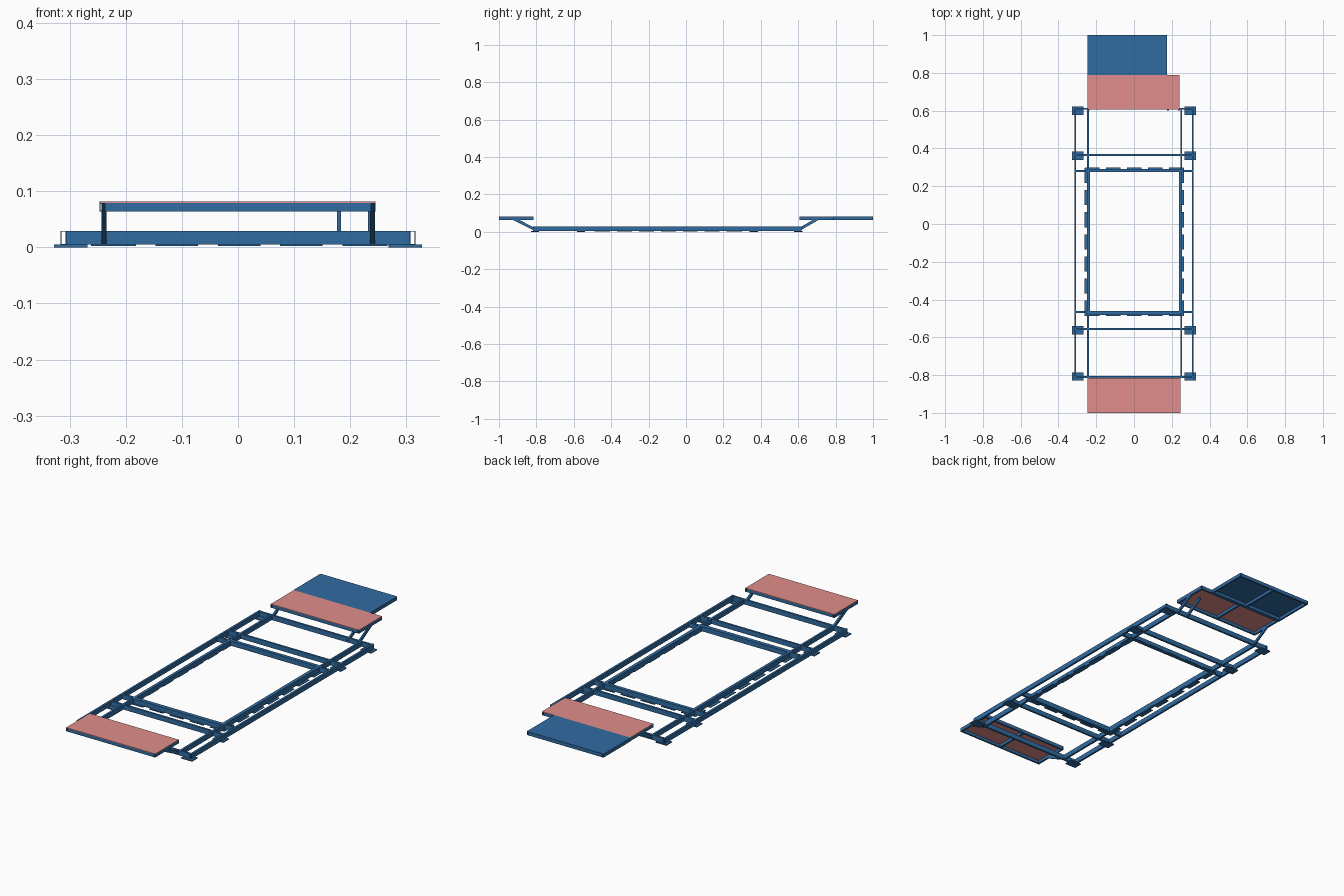
import bpy, bmesh
from mathutils import Vector

if "Cube" in bpy.data.objects:
    bpy.data.objects.remove(bpy.data.objects["Cube"])


def material(name, color):
    m = bpy.data.materials.new(name)
    m.diffuse_color = color
    m.use_nodes = True
    m.node_tree.nodes["Principled BSDF"].inputs["Base Color"].default_value = m.diffuse_color
    return m


BLUE = material("blue_steel", (0.03, 0.15, 0.36, 1))
PINK = material("pink_panel", (0.75, 0.27, 0.26, 1))


def finish(bm, name, mat):
    bmesh.ops.recalc_face_normals(bm, faces=bm.faces)
    me = bpy.data.meshes.new(name)
    bm.to_mesh(me)
    bm.free()
    me.materials.append(mat)
    ob = bpy.data.objects.new(name, me)
    bpy.context.collection.objects.link(ob)
    return ob


def box(name, x0, x1, y0, y1, z0, z1, mat=BLUE):
    bm = bmesh.new()
    bmesh.ops.create_cube(bm, size=1)
    for v in bm.verts:
        v.co = Vector((x0 + (v.co.x + .5) * (x1 - x0),
                       y0 + (v.co.y + .5) * (y1 - y0),
                       z0 + (v.co.z + .5) * (z1 - z0)))
    return finish(bm, name, mat)


def tube(name, a, b, w, h, t=0.0012):
    """Open-ended rectangular tube from a to b."""
    a, b = Vector(a), Vector(b)
    d = (b - a).normalized()
    side = d.cross(Vector((0, 0, 1))).normalized()
    up = side.cross(d)
    bm = bmesh.new()
    rings = []
    for p in (a, b):
        for k in (0, t):
            rings.append([bm.verts.new(p + side * sx * (w / 2 - k) + up * sz * (h / 2 - k))
                          for sx, sz in ((-1, -1), (1, -1), (1, 1), (-1, 1))])
    ao, ai, bo, bi = rings
    for r, s in ((ao, bo), (ai, bi), (ao, ai), (bo, bi)):
        for i in range(4):
            j = (i + 1) % 4
            bm.faces.new((r[i], r[j], s[j], s[i]))
    return finish(bm, name, BLUE)


ZC, H = 0.017, 0.024          # rail centre height and section height
Y0, Y1 = -0.812, 0.612        # ends of the main chassis

# long outer and inner rails
for s, n in ((-1, "left"), (1, "right")):
    tube(n + "_outer_rail", (s * .311, Y0 - .006, ZC), (s * .311, Y1 + .006, ZC), .01, H)
    xi = .25 if s > 0 else -.243
    tube(n + "_inner_rail", (xi, Y0, ZC), (xi, Y1, ZC), .01, H)

# cross beams
for i, y in enumerate((-.81, -.555, -.466, .28, .366, .61)):
    tube(f"cross_beam_{i}", (-.306, y, ZC), (.306, y, ZC), .01, H)

# foot plates
for y in (-.807, -.562, .362, .6):
    for s in (-1, 1):
        x = s * .298
        box("foot_plate", x - .03, x + .03, y - .022, y + .022, 0, .005)

# central opening frame
FX0, FX1, FY0, FY1 = -.24, .244, -.476, .287
for x in (FX0, FX1):
    tube("opening_side_bar", (x, FY0, ZC), (x, FY1, ZC), .012, H)
for y in (FY0, FY1):
    tube("opening_end_bar", (FX0, y, ZC), (FX1, y, ZC), .01, H)

# mounting tabs spaced around the opening
for i in range(7):
    y = FY0 + .03 + i * (FY1 - FY0 - .06) / 6
    box("side_tab", FX0 - .022, FX0 + .006, y - .04, y + .04, .002, .005)
    box("side_tab", FX1 - .006, FX1 + .022, y - .04, y + .04, .002, .005)
for i in range(5):
    x = FX0 + .02 + i * (FX1 - FX0 - .04) / 4
    box("end_tab", x - .038, x + .038, FY0 - .012, FY0 + .006, .002, .005)
    box("end_tab", x - .038, x + .038, FY1 - .006, FY1 + .012, .002, .005)


def platform(name, x0, x1, y0, y1, mat):
    """Thin panel over a tubular perimeter with a middle bar."""
    z, h, w = .0715, .015, .009
    for x in (x0 + w / 2, (x0 + x1) / 2, x1 - w / 2):
        tube(name + "_bar", (x, y0, z), (x, y1, z), w, h)
    for y in (y0 + w / 2, y1 - w / 2):
        tube(name + "_cross_bar", (x0 + w, y, z), (x1 - w, y, z), w, h)
    box(name + "_panel", x0, x1, y0, y1, .079, .082, mat)


platform("front_step", -.245, .245, -1.0, -.815, PINK)
platform("rear_step", -.245, .24, .607, .788, PINK)
platform("rear_deck", -.247, .175, .788, 1.0, BLUE)

# sloping struts carrying the platforms
for x in (-.239, .24):
    tube("front_strut", (x, -.808, .012), (x, -.925, .072), .009, .015)
for x in (-.239, .18, .236):
    tube("rear_strut", (x, .605, .012), (x, .705, .07), .008, .015)
